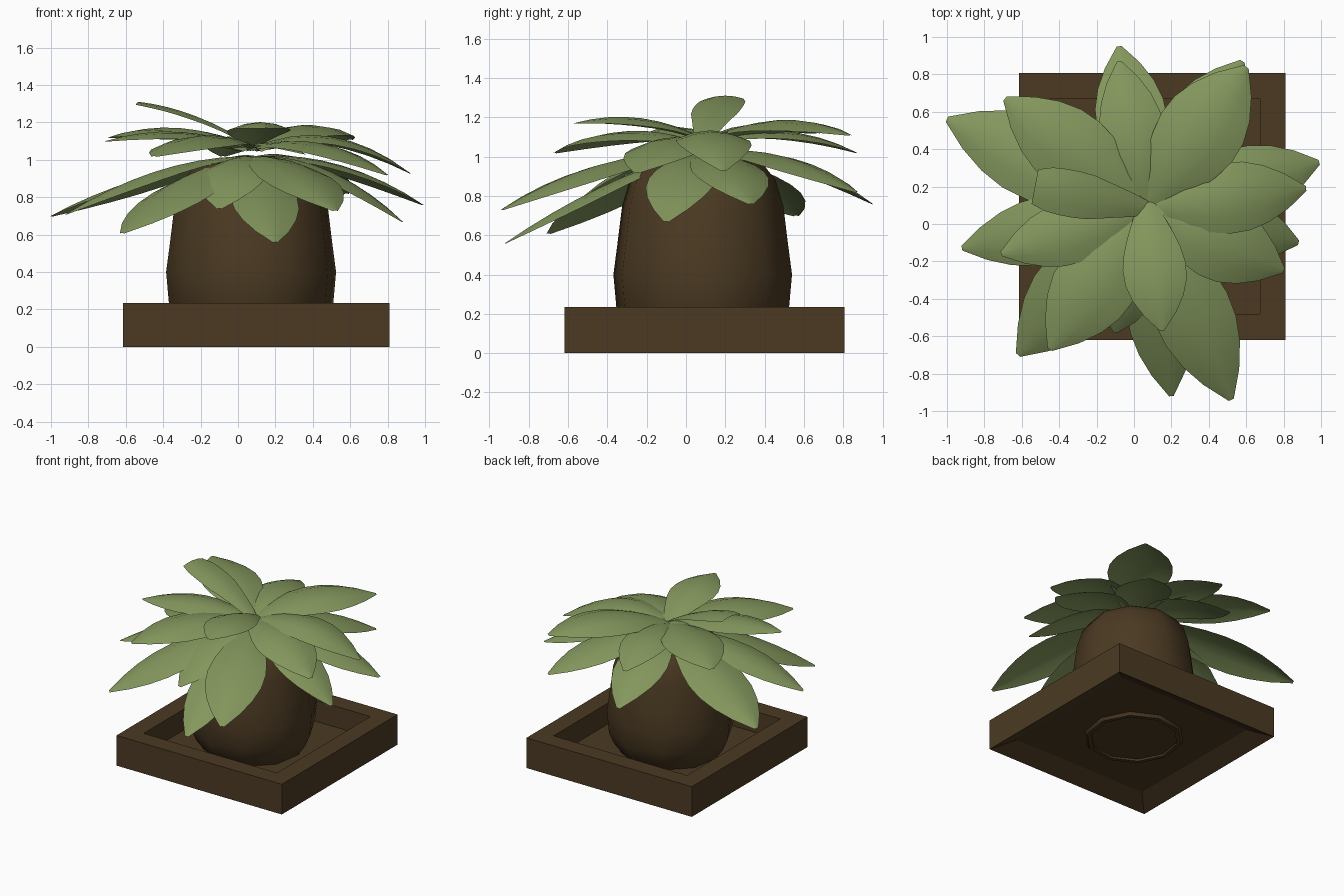
import bpy, bmesh, math
from mathutils import Vector

if "Cube" in bpy.data.objects:
    bpy.data.objects.remove(bpy.data.objects["Cube"])


def material(name, rgb):
    m = bpy.data.materials.new(name)
    m.diffuse_color = (*rgb, 1)
    m.use_nodes = True
    m.node_tree.nodes["Principled BSDF"].inputs["Base Color"].default_value = m.diffuse_color
    return m


brown = material("brown_clay", (0.070, 0.042, 0.016))
soil_mat = material("soil", (0.04, 0.028, 0.015))
green = material("leaf_green", (0.23, 0.31, 0.11))


def finish(name, bm, mat, smooth=None):
    me = bpy.data.meshes.new(name)
    bm.to_mesh(me)
    bm.free()
    ob = bpy.data.objects.new(name, me)
    bpy.context.collection.objects.link(ob)
    me.materials.append(mat)
    if smooth:
        bpy.ops.object.select_all(action='DESELECT')
        ob.select_set(True)
        bpy.context.view_layer.objects.active = ob
        bpy.ops.object.shade_smooth_by_angle(angle=math.radians(smooth))
    return ob


def lathe(name, profile, n, centre, mat, turn=0.0, smooth=None):
    """Revolve (radius, z) points in n steps and close both ends."""
    bm = bmesh.new()
    rings = []
    for r, z in profile:
        rings.append([bm.verts.new((centre[0] + r * math.cos(turn + math.tau * i / n),
                                    centre[1] + r * math.sin(turn + math.tau * i / n), z))
                      for i in range(n)])
    for a, b in zip(rings, rings[1:]):
        for i in range(n):
            j = (i + 1) % n
            bm.faces.new((a[i], a[j], b[j], b[i]))
    bm.faces.new(rings[0][::-1])
    bm.faces.new(rings[-1])
    return finish(name, bm, mat, smooth)


# Square tray: sloping hollow underneath, recessed on top
s = math.sqrt(2)
tray = [(0.575, 0.067), (0.7125, 0), (0.7125, 0.235), (0.575, 0.235), (0.575, 0.072)]
lathe("tray", [(r * s, z) for r, z in tray], 4, (0.0985, 0.0935), brown, math.pi / 4)

# Rounded pot and the soil in it
C = (0.07, 0.085)
pot = [(0.31, 0.06), (0.31, 0.045), (0.34, 0.045), (0.375, 0.1), (0.41, 0.15), (0.445, 0.235),
       (0.46, 0.4), (0.44, 0.55), (0.415, 0.75), (0.375, 0.88), (0.32, 0.95), (0.27, 0.98),
       (0.23, 0.975), (0.22, 0.9)]
lathe("pot", pot, 10, C, brown, math.pi / 10 * 0.5, 50)

# Leaf outline: half-width fraction along the length
OUTLINE = [0.3, 0.5, 0.72, 0.9, 1.0, 0.97, 0.8, 0.5, 0.07]
BLUNT = [0.3, 0.5, 0.65, 0.8, 0.95, 1.0, 1.0, 0.95, 0.75]
ACROSS = [-1, -0.5, 0, 0.5, 1]


def leaf(name, tip, width, base_z, arch, start=0.05, sag=0.12, outline=OUTLINE):
    bm = bmesh.new()
    tip = Vector(tip)
    base = Vector((C[0], C[1], base_z))
    flat = Vector((tip.x - base.x, tip.y - base.y, 0)).normalized()
    base += flat * start
    side = Vector((-flat.y, flat.x, 0))
    ctrl = (base + tip) / 2 + Vector((0, 0, 2 * arch))
    rows = []
    for k, w in enumerate(outline):
        t = k / (len(outline) - 1)
        p = base * (1 - t) ** 2 + ctrl * 2 * t * (1 - t) + tip * t * t
        rows.append([bm.verts.new(p + side * (v * w * width / 2)
                                  - Vector((0, 0, sag * width * w * v * v))) for v in ACROSS])
    for a, b in zip(rows, rows[1:]):
        for i in range(len(ACROSS) - 1):
            bm.faces.new((a[i + 1], a[i], b[i], b[i + 1]))
    finish(name, bm, green, 60)


# Lower drooping leaves: tip, width, arch
lower = [((-1.0, 0.56, 0.70), 0.44, 0.05), ((-0.08, 0.95, 0.76), 0.38, 0.09),
         ((0.58, 0.87, 0.82), 0.40, 0.08), ((0.99, 0.33, 0.76), 0.38, 0.08),
         ((0.88, -0.10, 0.67), 0.36, 0.09), ((0.52, -0.94, 0.73), 0.42, 0.08),
         ((0.20, -0.92, 0.56), 0.36, 0.05), ((-0.62, -0.70, 0.61), 0.44, 0.06),
         ((-0.92, -0.13, 0.71), 0.36, 0.07), ((-0.10, -0.58, 0.74), 0.36, 0.08)]
for i, (tip, w, arch) in enumerate(lower):
    leaf(f"lower_leaf_{i + 1}", tip, w, 1.02, arch)

# Upper spreading leaves
upper = [((-0.69, 0.67, 1.12), 0.42, 0.08), ((-0.08, 0.87, 1.02), 0.34, 0.09),
         ((0.60, 0.84, 1.11), 0.46, 0.10), ((0.92, 0.19, 0.93), 0.38, 0.13),
         ((0.80, -0.25, 0.92), 0.42, 0.10), ((-0.45, -0.67, 1.02), 0.44, 0.09),
         ((-0.71, -0.16, 1.10), 0.34, 0.07)]
for i, (tip, w, arch) in enumerate(upper):
    leaf(f"upper_leaf_{i + 1}", tip, w, 1.06, arch, 0.0)

# Young inner leaves, one rising with a blunt tip
leaf("inner_leaf_1", (0.15, -0.57, 1.17), 0.34, 1.08, 0.07, -0.03)
leaf("inner_leaf_2", (-0.53, 0.20, 1.31), 0.25, 1.08, 0.04, 0.0, 0.08, BLUNT)
leaf("inner_leaf_3", (0.36, -0.05, 1.03), 0.16, 1.08, 0.03, 0.0)
leaf("inner_leaf_4", (-0.19, 0.20, 1.08), 0.14, 1.07, 0.03, 0.0)
